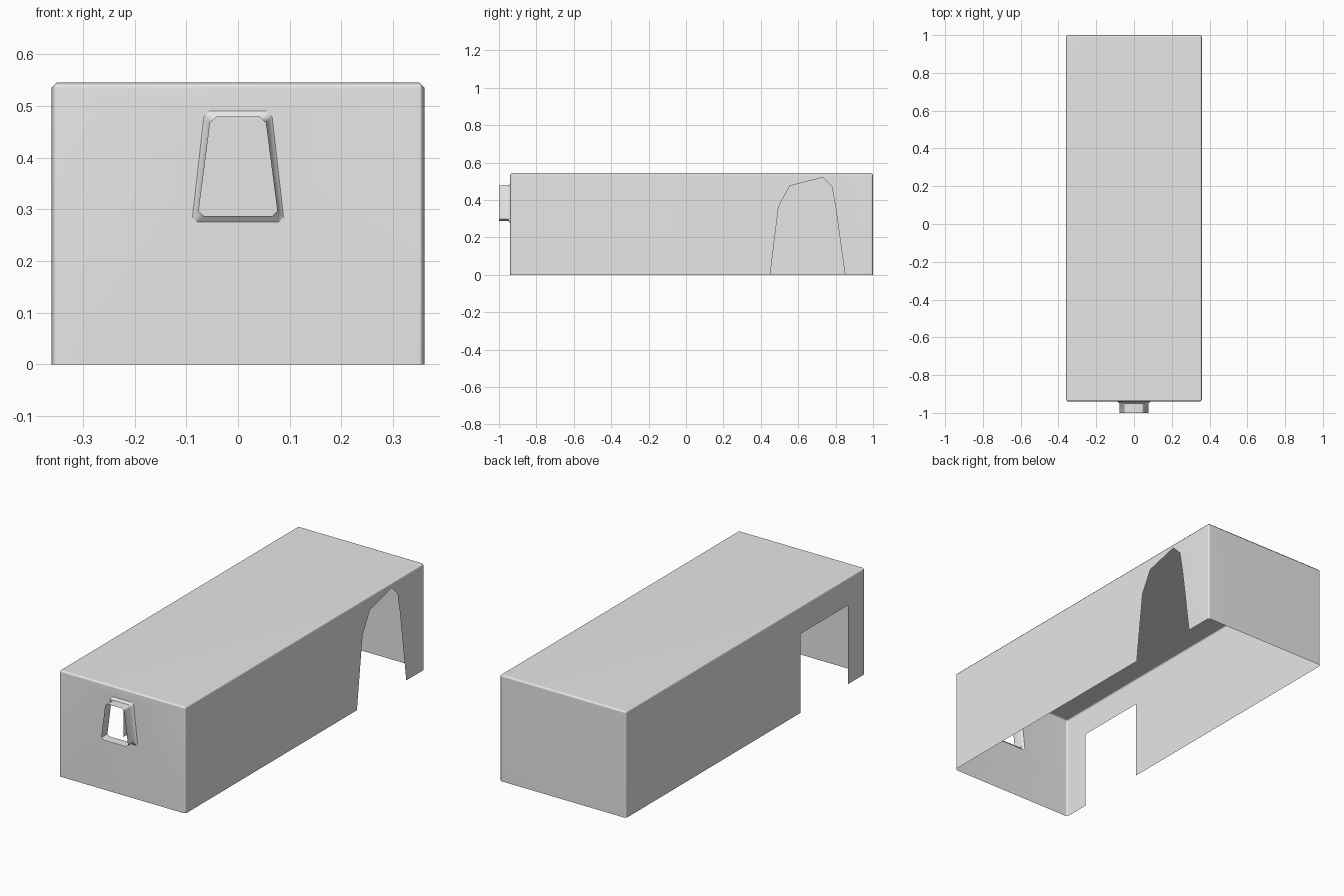
import bpy
import bmesh
import math

cube = bpy.data.objects.get("Cube")
if cube:
    bpy.data.objects.remove(cube, do_unlink=True)

HALF_W, FRONT, BACK, HEIGHT = 0.36, -0.94, 1.0, 0.545
BEVEL = 0.01

grey = bpy.data.materials.new("light_grey")
grey.use_nodes = True
colour = (0.8, 0.8, 0.8, 1)
grey.diffuse_color = colour
grey.node_tree.nodes["Principled BSDF"].inputs["Base Color"].default_value = colour


def finish(bm, name):
    """Turn a bmesh into a softly shaded object."""
    mesh = bpy.data.meshes.new(name)
    bm.to_mesh(mesh)
    bm.free()
    mesh.materials.append(grey)
    obj = bpy.data.objects.new(name, mesh)
    bpy.context.collection.objects.link(obj)
    bpy.ops.object.select_all(action='DESELECT')
    obj.select_set(True)
    bpy.context.view_layer.objects.active = obj
    bpy.ops.object.shade_smooth_by_angle(angle=math.radians(50))
    obj.modifiers.new("soft_edges", 'WEIGHTED_NORMAL').keep_sharp = True
    return obj


def spout_loop(bm, y, grow=0.0):
    """Tapered window outline at depth y, pushed outward by grow."""
    outline = [(0.066, 0.287), (0.076, 0.297), (0.054, 0.467), (0.042, 0.478)]
    outline += [(-x, z) for x, z in reversed(outline)]
    return [bm.verts.new((x + math.copysign(grow, x), y,
                          z + math.copysign(grow, z - 0.38)))
            for x, z in outline]


def cut_notch(bm, side, profile):
    """Replace one long wall with a wall notched from its lower edge."""
    wall = next(f for f in bm.faces if f.normal.x * side > 0.99)
    x = HALF_W * side
    low = sorted((v for v in wall.verts if v.co.z < 0.1), key=lambda v: v.co.y)
    high = sorted((v for v in wall.verts if v.co.z > 0.1), key=lambda v: v.co.y)
    bmesh.ops.delete(bm, geom=[wall], context='FACES_ONLY')
    notch = [bm.verts.new((x, y, z)) for y, z in profile]
    loop = [low[0], *notch, low[1], high[1], high[0]]
    face = bm.faces.new(loop if side > 0 else loop[::-1])
    face.normal_update()


# Open-bottomed cover with bevelled edges
bm = bmesh.new()
bmesh.ops.create_cube(bm, size=1)
for v in bm.verts:
    v.co.x *= 2 * HALF_W
    v.co.y = BACK if v.co.y > 0 else FRONT
    v.co.z = HEIGHT if v.co.z > 0 else 0
bm.normal_update()
bmesh.ops.delete(bm, geom=[f for f in bm.faces if f.normal.z < -0.9],
                 context='FACES')
bmesh.ops.bevel(bm, geom=[e for e in bm.edges if not e.is_boundary],
                offset=BEVEL, segments=1, affect='EDGES')
bm.normal_update()

# Rounded arch on one wall, square doorway on the other
cut_notch(bm, 1, [(0.45, 0), (0.495, 0.365), (0.555, 0.475), (0.73, 0.52),
                  (0.78, 0.47), (0.80, 0.36), (0.85, 0)])
cut_notch(bm, -1, [(-0.80, 0), (-0.80, 0.405), (-0.415, 0.405), (-0.415, 0)])

# Front wall with the window hole
front = next(f for f in bm.faces if f.normal.y < -0.99)
rim = list(front.edges)
bmesh.ops.delete(bm, geom=[front], context='FACES_ONLY')
hole = spout_loop(bm, FRONT, 0.012)
rim += [bm.edges.new((hole[i - 1], hole[i])) for i in range(len(hole))]
bmesh.ops.triangle_fill(bm, use_beauty=True, edges=rim, normal=(0, -1, 0))
bmesh.ops.recalc_face_normals(bm, faces=bm.faces)
bm.normal_update()
roof = max(bm.faces, key=lambda f: f.calc_center_median().z)
if roof.normal.z < 0:
    bmesh.ops.reverse_faces(bm, faces=bm.faces)
finish(bm, "cover_shell")

# Short open spout flaring into the front wall
bm = bmesh.new()
loops = [spout_loop(bm, FRONT, 0.012), spout_loop(bm, FRONT - 0.01),
         spout_loop(bm, -1.0)]
for a, b in zip(loops, loops[1:]):
    for i in range(len(a)):
        bm.faces.new((a[i - 1], a[i], b[i], b[i - 1]))
bm.normal_update()
top = max(bm.faces, key=lambda f: f.calc_center_median().z)
if top.normal.z < 0:
    bmesh.ops.reverse_faces(bm, faces=bm.faces)
finish(bm, "front_spout")
